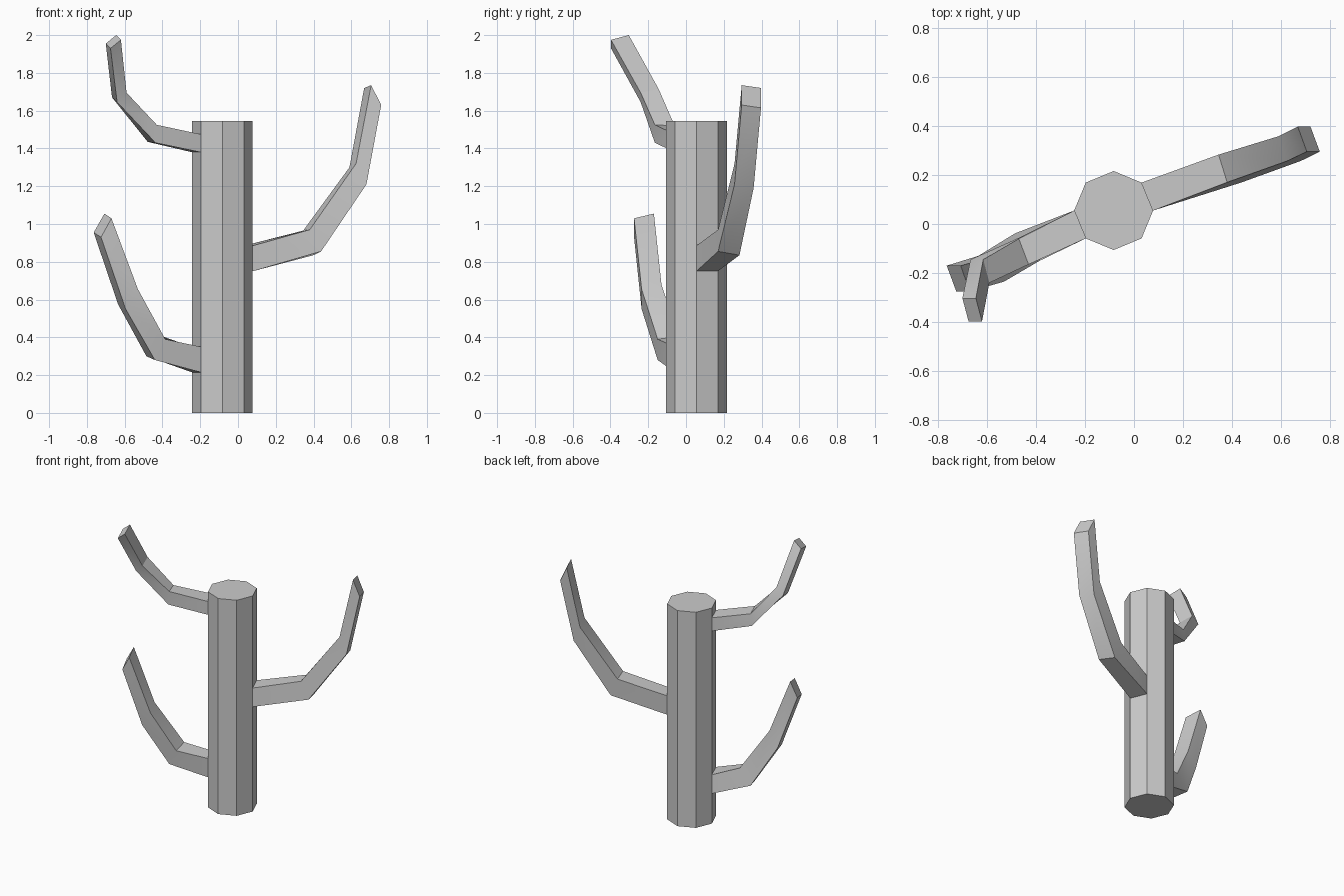
import bpy, bmesh, math

if "Cube" in bpy.data.objects:
    bpy.data.objects.remove(bpy.data.objects["Cube"])

CX, CY, R, H = -0.083, 0.055, 0.161, 1.545


def corner(i):
    a = math.radians(45 * i)
    return CX + R * math.cos(a), CY + R * math.sin(a)


def finish(name, bm):
    bmesh.ops.recalc_face_normals(bm, faces=bm.faces)
    me = bpy.data.meshes.new(name)
    bm.to_mesh(me)
    bm.free()
    ob = bpy.data.objects.new(name, me)
    bpy.context.collection.objects.link(ob)
    bpy.ops.object.select_all(action='DESELECT')
    ob.select_set(True)
    bpy.context.view_layer.objects.active = ob
    bpy.ops.object.shade_smooth_by_angle(angle=math.radians(30))


def branch(name, front, back, z0, z1, rings):
    """Loft four-cornered rings outward from one trunk side.
    Each ring: front y, back y, then (x, z) of low front, low back, top back, top front."""
    f, b = corner(front), corner(back)
    loops = [[(*f, z0), (*b, z0), (*b, z1), (*f, z1)]]
    for yf, yb, *pts in rings:
        loops.append([(x, y, z) for (x, z), y in zip(pts, (yf, yb, yb, yf))])
    bm = bmesh.new()
    vs = [[bm.verts.new(p) for p in loop] for loop in loops]
    for a, c in zip(vs, vs[1:]):
        for i in range(4):
            j = (i + 1) % 4
            bm.faces.new((a[i], a[j], c[j], c[i]))
    bm.faces.new(vs[0])
    bm.faces.new(vs[-1])
    finish(name, bm)


# Eight-sided trunk
bm = bmesh.new()
low = [bm.verts.new((*corner(i), 0)) for i in range(8)]
top = [bm.verts.new((*corner(i), H)) for i in range(8)]
for i in range(8):
    j = (i + 1) % 8
    bm.faces.new((low[i], low[j], top[j], top[i]))
bm.faces.new(low)
bm.faces.new(top)
finish("trunk", bm)

# Right branch
branch("right_branch", 0, 1, 0.75, 0.885, [
    (0.17, 0.283, (0.44, 0.855), (0.40, 0.835), (0.345, 0.965), (0.38, 0.97)),
    (0.257, 0.358, (0.68, 1.21), (0.64, 1.19), (0.59, 1.30), (0.625, 1.32)),
    (0.295, 0.397, (0.758, 1.63), (0.72, 1.615), (0.668, 1.72), (0.705, 1.735)),
])

# Lower left branch
branch("lower_left_branch", 5, 4, 0.215, 0.35, [
    (-0.15, -0.038, (-0.44, 0.28), (-0.485, 0.30), (-0.40, 0.405), (-0.385, 0.39)),
    (-0.235, -0.13, (-0.595, 0.55), (-0.635, 0.575), (-0.57, 0.68), (-0.53, 0.655)),
    (-0.275, -0.17, (-0.725, 0.93), (-0.764, 0.955), (-0.707, 1.055), (-0.67, 1.03)),
])

# Upper left branch
branch("upper_left_branch", 5, 4, 1.38, 1.475, [
    (-0.165, -0.06, (-0.437, 1.43), (-0.478, 1.435), (-0.47, 1.52), (-0.43, 1.525)),
    (-0.24, -0.145, (-0.64, 1.645), (-0.667, 1.67), (-0.615, 1.715), (-0.59, 1.695)),
    (-0.397, -0.303, (-0.675, 1.93), (-0.70, 1.955), (-0.645, 2.0), (-0.62, 1.975)),
])
